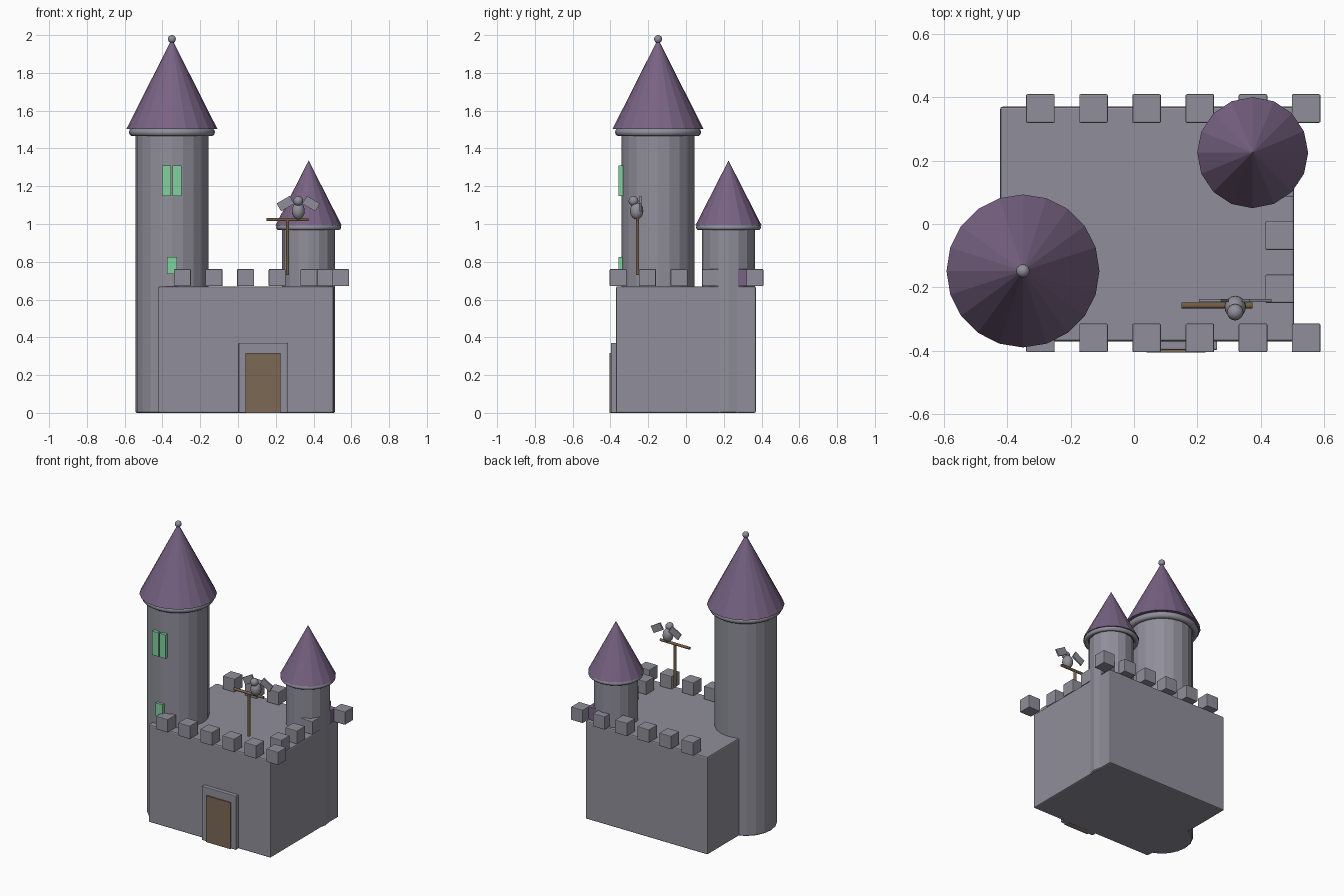
import bpy
from math import radians

cube = bpy.data.objects.get("Cube")
if cube:
    bpy.data.objects.remove(cube, do_unlink=True)


def material(name, rgb):
    m = bpy.data.materials.new(name)
    m.use_nodes = True
    m.diffuse_color = (*rgb, 1)
    bsdf = next(n for n in m.node_tree.nodes if n.type == "BSDF_PRINCIPLED")
    bsdf.inputs["Base Color"].default_value = (*rgb, 1)
    return m


stone = material("stone grey", (0.28, 0.275, 0.325))
purple = material("roof purple", (0.19, 0.125, 0.23))
green = material("window green", (0.22, 0.64, 0.35))
door_brown = material("door brown", (0.20, 0.14, 0.09))
wood = material("perch brown", (0.18, 0.11, 0.06))


def finish(name, mat, smooth=False):
    ob = bpy.context.object
    ob.name = name
    ob.data.materials.append(mat)
    if smooth:
        bpy.ops.object.shade_smooth()
    return ob


def box(name, mat, center, size, bevel=0.0, tilt=0.0):
    bpy.ops.mesh.primitive_cube_add(size=1, location=center, rotation=(0, radians(tilt), 0))
    ob = finish(name, mat)
    ob.scale = size
    bpy.ops.object.transform_apply(location=False, rotation=False, scale=True)
    if bevel:
        mod = ob.modifiers.new("bevel", "BEVEL")
        mod.width = bevel
        mod.segments = 2
    return ob


def span(name, mat, x, y, z, bevel=0.0):
    """Box given by its limits along each axis."""
    return box(name, mat, [(a + b) / 2 for a, b in (x, y, z)],
               [b - a for a, b in (x, y, z)], bevel)


def rod(name, mat, center, radius, length, sides, turn=0.0):
    bpy.ops.mesh.primitive_cylinder_add(vertices=sides, radius=radius, depth=length,
                                        location=center, rotation=(0, radians(turn), 0))
    return finish(name, mat)


def ball(name, mat, center, radii):
    bpy.ops.mesh.primitive_uv_sphere_add(segments=16, ring_count=10, radius=1, location=center)
    ob = finish(name, mat, True)
    ob.scale = radii
    return ob


def tower(name, x, y, sides, radius, ring_z, ring_major, ring_minor, roof_radius, roof_z, tip_z):
    body = rod(name + "_body", stone, (x, y, ring_z / 2), radius, ring_z, sides)
    mod = body.modifiers.new("bevel", "BEVEL")
    mod.width = 0.006
    mod.limit_method = "ANGLE"
    mod.angle_limit = radians(45)
    bpy.ops.mesh.primitive_torus_add(major_segments=32, minor_segments=10, location=(x, y, ring_z),
                                     major_radius=ring_major, minor_radius=ring_minor)
    finish(name + "_ring", stone, True)
    bpy.ops.mesh.primitive_cone_add(vertices=sides, radius1=roof_radius, depth=tip_z - roof_z,
                                    location=(x, y, (tip_z + roof_z) / 2))
    finish(name + "_roof", purple)


# Keep and towers
span("keep", stone, (-0.422, 0.505), (-0.37, 0.37), (0, 0.67), 0.008)
tower("tall_tower", -0.35, -0.148, 20, 0.193, 1.486, 0.206, 0.022, 0.241, 1.503, 1.98)
tower("short_tower", 0.374, 0.225, 16, 0.14, 0.982, 0.157, 0.015, 0.175, 0.993, 1.336)
ball("roof_ball", stone, (-0.35, -0.148, 1.979), (0.021,) * 3)

# Battlements: front and back rows, then the side row
STEP, BLOCK = 0.1675, (0.09, 0.09, 0.09)
for i in range(6):
    for side, y in (("front", -0.359), ("back", 0.364)):
        box(f"{side}_battlement_{i + 1}", stone, (-0.295 + STEP * i, y, 0.716), BLOCK, 0.004)
for i in range(4):
    box(f"side_battlement_{i + 1}", purple if i == 3 else stone,
        (0.459, -0.204 + STEP * i, 0.716), BLOCK, 0.004)

# Door
span("door_frame", stone, (0.003, 0.262), (-0.397, -0.36), (0, 0.37), 0.004)
span("door", door_brown, (0.04, 0.226), (-0.405, -0.36), (0, 0.318))

# Windows
for name, x, z in (("upper_window_right_pane", (-0.402, -0.354), (1.147, 1.31)),
                   ("upper_window_left_pane", (-0.347, -0.3), (1.147, 1.31)),
                   ("lower_window", (-0.376, -0.323), (0.735, 0.825))):
    span(name, green, x, (-0.357, -0.32), z)

# Perch
rod("perch_pole", wood, (0.262, -0.257, 0.875), 0.009, 0.29, 12)
rod("perch_bar", wood, (0.262, -0.257, 1.024), 0.009, 0.224, 12, 90)

# Bird
ball("bird_body", stone, (0.319, -0.261, 1.069), (0.034, 0.035, 0.045))
ball("bird_head", stone, (0.319, -0.278, 1.122), (0.026,) * 3)
for name, s in (("left_wing", 1), ("right_wing", -1)):
    box(name, stone, (0.319 + s * 0.068, -0.241, 1.108), (0.08, 0.01, 0.048), tilt=s * 30)
